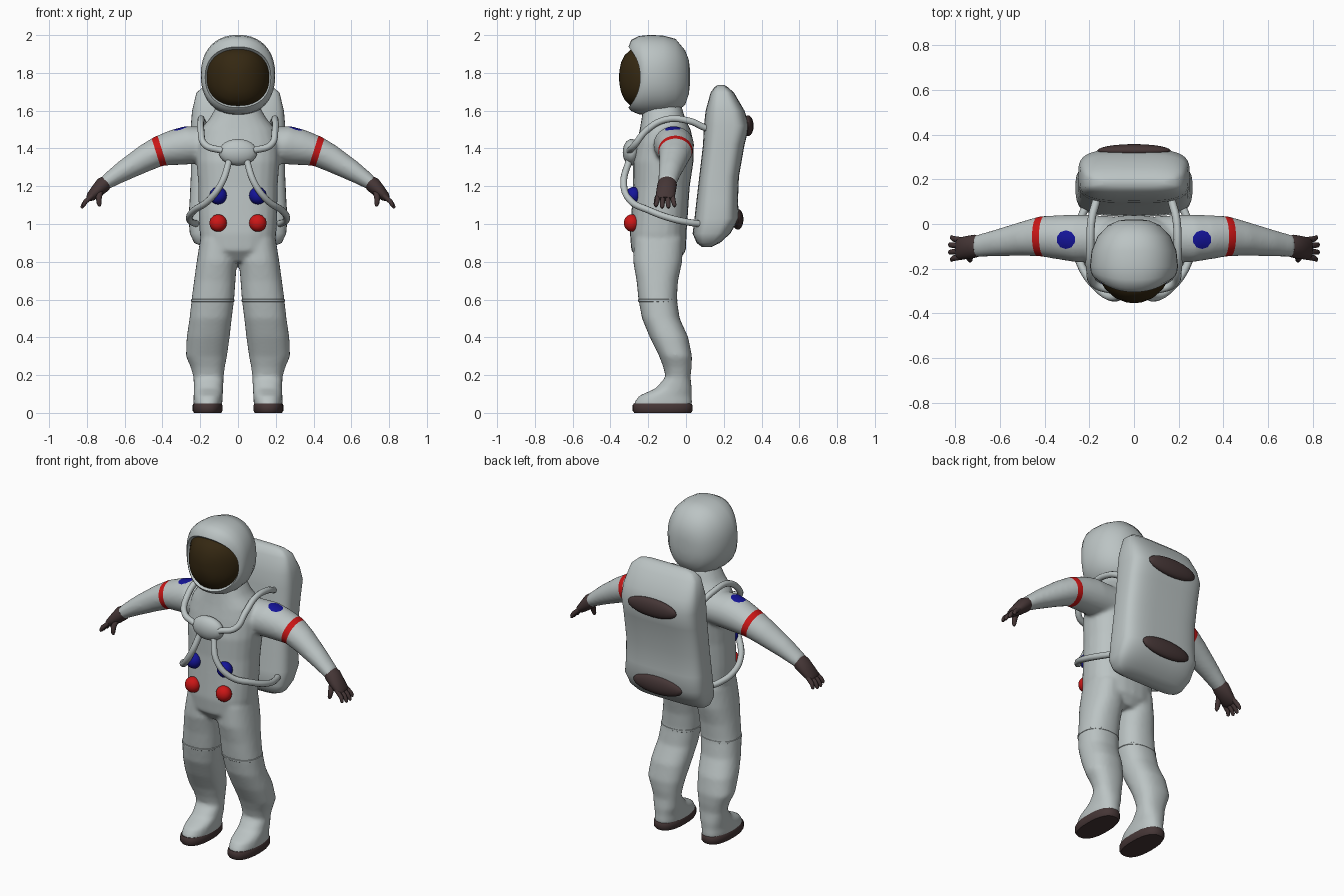
import bpy, bmesh, math
from mathutils import Vector, Matrix

if "Cube" in bpy.data.objects:
    bpy.data.objects.remove(bpy.data.objects["Cube"])

X, Y, Z = Vector((1, 0, 0)), Vector((0, 1, 0)), Vector((0, 0, 1))


def material(name, r, g, b):
    m = bpy.data.materials.new(name)
    m.use_nodes = True
    m.diffuse_color = (r, g, b, 1)
    node = next(n for n in m.node_tree.nodes if n.type == 'BSDF_PRINCIPLED')
    node.inputs["Base Color"].default_value = (r, g, b, 1)
    node.inputs["Roughness"].default_value = 0.6
    return m


SUIT = material("suit grey", 0.5, 0.55, 0.55)
RED = material("signal red", 0.6, 0.008, 0.008)
BLUE = material("deep blue", 0.007, 0.007, 0.32)
DARK = material("dark rubber", 0.06, 0.037, 0.037)
GLASS = material("visor brown", 0.035, 0.021, 0.006)


def loft(bm, rings, u=X, v=Y, n=24, p=2.0, side=1):
    """Closed skin over superellipse rings (x, y, z, ru, rv, bend)."""
    w, loops = u.cross(v), []
    for x, y, z, a, b, *bend in rings:
        loop = []
        for i in range(n):
            t = math.tau * i / n
            c, s = math.cos(t), math.sin(t)
            co = Vector((x, y, z))
            co += u * a * math.copysign(abs(c) ** (2 / p), c)
            co += v * b * math.copysign(abs(s) ** (2 / p), s)
            co += w * (bend[0] if bend else 0) * c * c
            co.x *= side
            loop.append(bm.verts.new(co))
        loops.append(loop)
    for lo, hi in zip(loops, loops[1:]):
        for i in range(n):
            j = (i + 1) % n
            bm.faces.new((lo[i], lo[j], hi[j], hi[i]))
    bm.faces.new(loops[0][::-1])
    bm.faces.new(loops[-1])


def ball(bm, loc, size):
    bmesh.ops.create_uvsphere(bm, u_segments=24, v_segments=14, radius=1,
                              matrix=Matrix.LocRotScale(Vector(loc), None, Vector(size)))


def finish(name, bm, *mats):
    bmesh.ops.recalc_face_normals(bm, faces=bm.faces[:])
    me = bpy.data.meshes.new(name)
    bm.to_mesh(me)
    bm.free()
    for m in mats:
        me.materials.append(m)
    ob = bpy.data.objects.new(name, me)
    bpy.context.collection.objects.link(ob)
    return ob


# Suit: torso, arms and legs, fused into one soft skin
bm = bmesh.new()
loft(bm, [(0, -.14, .80, .08, .10), (0, -.145, .86, .19, .145), (0, -.147, .95, .203, .15),
          (0, -.14, 1.05, .208, .15), (0, -.13, 1.2, .21, .15), (0, -.12, 1.33, .22, .16),
          (0, -.11, 1.43, .22, .15), (0, -.11, 1.5, .2, .135), (0, -.12, 1.56, .15, .115),
          (0, -.125, 1.63, .11, .1)], p=2.4)
ARM_UP = Vector((.3, 0, .954))
for s in (1, -1):
    loft(bm, [(.1, -.065, 1.42, .1, .1), (.25, -.065, 1.418, .108, .105),
              (.33, -.06, 1.405, .1, .096), (.42, -.055, 1.385, .09, .08),
              (.5, -.065, 1.345, .077, .072), (.62, -.085, 1.275, .06, .055),
              (.715, -.1, 1.212, .048, .038)], Y, ARM_UP, side=s)
    loft(bm, [(.105, -.145, .92, .095, .13), (.112, -.15, .8, .107, .13),
              (.123, -.152, .7, .11, .11), (.133, -.15, .6, .113, .102),
              (.145, -.133, .5, .112, .1), (.158, -.09, .4, .114, .102),
              (.167, -.055, .3, .109, .087), (.16, -.045, .24, .09, .075),
              (.156, -.042, .19, .08, .066), (.156, -.065, .13, .078, .096),
              (.158, -.11, .09, .077, .14), (.16, -.122, .05, .077, .156),
              (.16, -.122, .03, .074, .15)], p=2.3, side=s)
suit = finish("suit_body", bm, SUIT, RED, BLUE)
mod = suit.modifiers.new("fuse", 'REMESH')
mod.mode, mod.voxel_size, mod.use_smooth_shade = 'VOXEL', .011, True
mod = suit.modifiers.new("soften", 'SMOOTH')
mod.factor, mod.iterations = .5, 6
dg = bpy.context.evaluated_depsgraph_get()
fused = bpy.data.meshes.new_from_object(suit.evaluated_get(dg))
suit.modifiers.clear()
suit.data = fused
fused.materials.clear()
for m in (SUIT, RED, BLUE):
    fused.materials.append(m)


def cut(bm, centre, reach, co, no):
    faces = [f for f in bm.faces if (f.calc_center_median() - centre).length < reach]
    geom = set(faces) | {e for f in faces for e in f.edges} | {v for f in faces for v in f.verts}
    bmesh.ops.bisect_plane(bm, geom=list(geom), dist=1e-5, plane_co=co, plane_no=no)


# Arm bands and shoulder patches, cut into the suit surface
bm = bmesh.new()
bm.from_mesh(fused)
BAND, PATCH = .017, .04
for s in (1, -1):
    band = Vector((.418 * s, -.055, 1.385))
    axis = Vector((.954 * s, 0, -.3))
    for d in (BAND, -BAND):
        cut(bm, band, .15, band + axis * d, axis)
    patch = Vector((.305 * s, -.07, 1.5))
    edges = [Vector((math.cos(k * math.tau / 10), math.sin(k * math.tau / 10), 0)) for k in range(10)]
    for e in edges:
        cut(bm, patch, .08, patch + e * PATCH, e)
    for f in bm.faces:
        c = f.calc_center_median()
        if (c - band).length < .14 and abs((c - band).dot(axis)) < BAND:
            f.material_index = 1
        elif c.z > 1.44 and max((c - patch).dot(e) for e in edges) < PATCH:
            f.material_index = 2
bm.to_mesh(fused)
bm.free()

# Knee seams and soles
seams, soles = bmesh.new(), bmesh.new()
for s in (1, -1):
    loft(seams, [(.134, -.149, .585, .108, .097), (.134, -.149, .59, .115, .104),
                 (.133, -.15, .6, .115, .104), (.133, -.15, .605, .108, .097)], p=2.3, side=s)
    loft(soles, [(.161, -.124, 0, .072, .15), (.161, -.124, .012, .079, .159),
                 (.161, -.124, .04, .079, .159), (.161, -.124, .05, .074, .152)],
         p=2.4, n=32, side=s)
finish("knee_seams", seams, SUIT)
finish("boot_soles", soles, DARK)

# Gloves: palm, four fingers and a thumb
HAND_UP = Vector((.69, 0, .72))
for s, name in ((1, "left_glove"), (-1, "right_glove")):
    bm = bmesh.new()
    loft(bm, [(.695, -.1, 1.225, .046, .036), (.715, -.1, 1.207, .052, .042),
              (.745, -.105, 1.177, .052, .036), (.782, -.11, 1.142, .05, .025),
              (.793, -.11, 1.132, .04, .014)], Y, HAND_UP, side=s)
    for i in range(4):
        y = -.147 + .025 * i
        tip = y + (y + .108) * .3
        drop = .008 * (i in (0, 3))
        loft(bm, [(.77, y, 1.152, .013, .013), (.808, (y + tip) / 2, 1.118, .013, .013),
                  (.825 - drop, tip, 1.092 + drop, .011, .011),
                  (.83 - drop, tip, 1.084 + drop, .005, .005)], Y, HAND_UP, n=10, side=s)
    loft(bm, [(.728, -.125, 1.185, .018, .018), (.737, -.152, 1.14, .016, .016),
              (.735, -.16, 1.105, .012, .012), (.733, -.16, 1.093, .005, .005)], n=10, side=s)
    finish(name, bm, DARK)

# Helmet shell with a recessed rim, and the domed visor
bm = bmesh.new()
loft(bm, [(0, .021, 1.78, .03, .04), (0, .015, 1.778, .07, .09), (0, -.005, 1.775, .115, .145),
          (0, -.055, 1.785, .163, .195), (0, -.12, 1.787, .19, .21),
          (0, -.19, 1.788, .197, .213), (0, -.25, 1.788, .193, .207, .035),
          (0, -.29, 1.786, .184, .188, .055), (0, -.305, 1.777, .174, .161, .062),
          (0, -.29, 1.775, .167, .15, .062), (0, -.2, 1.775, .1, .1)], -X, Z, n=40, p=2.25)
finish("helmet", bm, SUIT)
bm = bmesh.new()
loft(bm, [(0, -.27, 1.775, .168, .152, .065), (0, -.293, 1.775, .165, .149, .062),
          (0, -.325, 1.775, .13, .118, .035), (0, -.344, 1.776, .085, .078, .013),
          (0, -.353, 1.777, .035, .032, .002), (0, -.354, 1.777, .01, .01)], -X, Z, n=40, p=2.25)
finish("visor", bm, GLASS)

# Life-support backpack with two rear pads
bm = bmesh.new()
loft(bm, [(0, .11, .878, .18, .025), (0, .118, .9, .232, .062), (0, .135, .95, .255, .1),
          (0, .163, 1.03, .262, .118), (0, .165, 1.12, .256, .11), (0, .175, 1.25, .25, .105),
          (0, .2, 1.42, .25, .11), (0, .215, 1.52, .25, .12), (0, .207, 1.6, .243, .103),
          (0, .192, 1.695, .22, .062), (0, .186, 1.725, .185, .035),
          (0, .185, 1.737, .14, .015)], n=48, p=3.6)
finish("backpack", bm, SUIT)
bm = bmesh.new()
ball(bm, (0, .328, 1.52), (.165, .03, .055))
ball(bm, (0, .274, 1.025), (.165, .03, .055))
finish("backpack_pads", bm, DARK)

# Chest unit and control knobs
bm = bmesh.new()
ball(bm, (0, -.288, 1.38), (.102, .047, .07))
finish("chest_unit", bm, SUIT)
for name, z, y, mat in (("blue_knobs", 1.15, -.278, BLUE), ("red_knobs", 1.005, -.287, RED)):
    bm = bmesh.new()
    for s in (1, -1):
        ball(bm, (.105 * s, y, z), (.046, .042, .046))
    finish(name, bm, mat)

# Air hoses from the chest unit to the backpack
UPPER = [(.16, .14, 1.5), (.17, .1, 1.51), (.19, .02, 1.545), (.196, -.11, 1.552),
         (.196, -.21, 1.495), (.175, -.27, 1.42), (.08, -.3, 1.388)]
LOWER = [(.045, -.3, 1.34), (.085, -.33, 1.22), (.15, -.3, 1.13), (.235, -.19, 1.07),
         (.258, -.08, 1.03), (.24, .02, 1.008), (.215, .08, 1.0)]
for name, path in (("upper_hoses", UPPER), ("lower_hoses", LOWER)):
    cu = bpy.data.curves.new(name, 'CURVE')
    cu.dimensions, cu.bevel_depth, cu.bevel_resolution = '3D', .018, 3
    cu.resolution_u, cu.use_fill_caps = 8, True
    for s in (1, -1):
        sp = cu.splines.new('BEZIER')
        sp.bezier_points.add(len(path) - 1)
        for pt, (x, y, z) in zip(sp.bezier_points, path):
            pt.co = (x * s, y, z)
            pt.handle_left_type = pt.handle_right_type = 'AUTO'
    cu.materials.append(SUIT)
    bpy.context.collection.objects.link(bpy.data.objects.new(name, cu))

# Smooth shading with sharp rims kept
bpy.ops.object.select_all(action='DESELECT')
for ob in bpy.context.collection.objects:
    if ob.type == 'MESH':
        ob.select_set(True)
        bpy.context.view_layer.objects.active = ob
bpy.ops.object.shade_smooth_by_angle(angle=math.radians(45))
